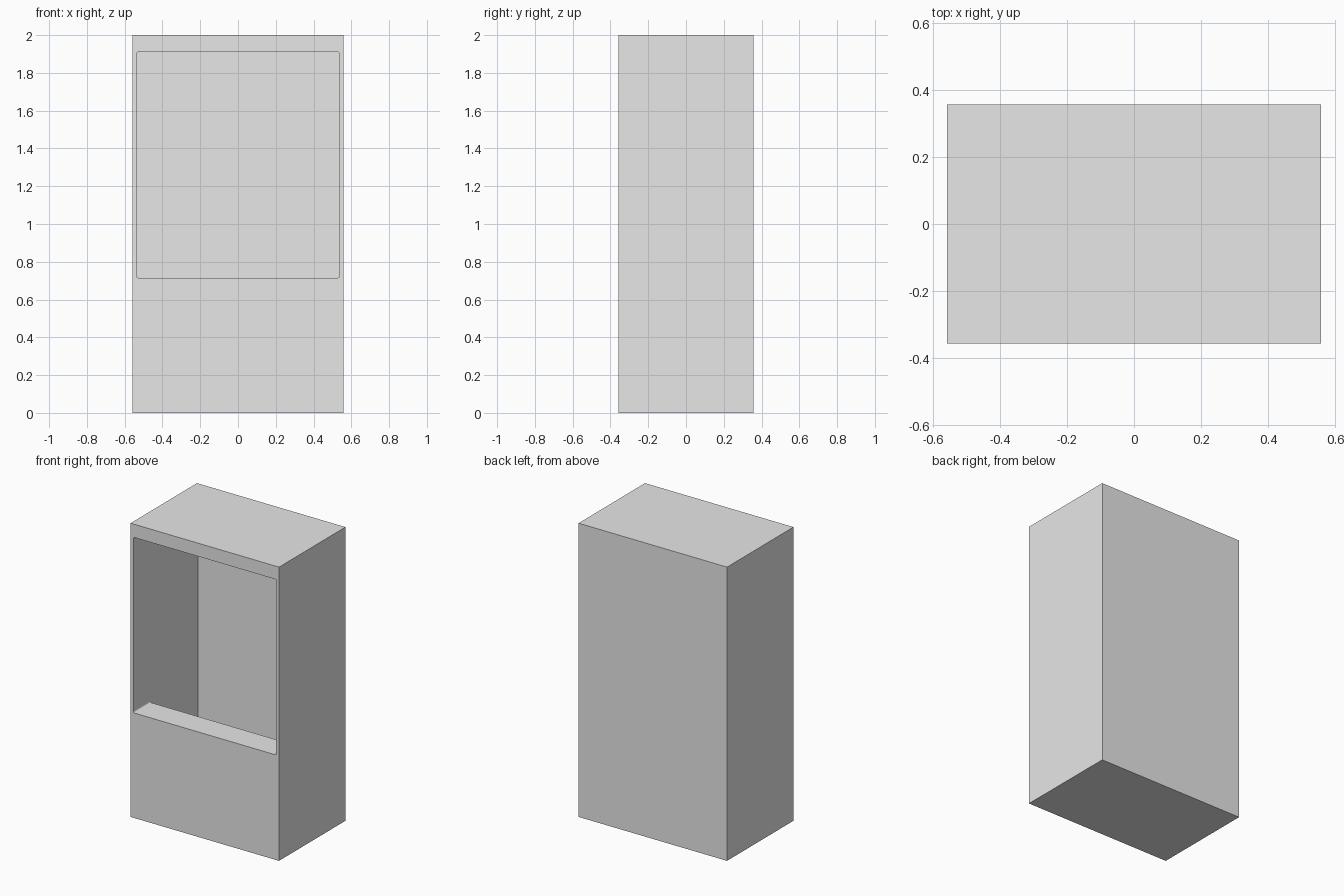
import bpy
import bmesh
from mathutils import Vector

cube = bpy.data.objects.get("Cube")
if cube:
    bpy.data.objects.remove(cube, do_unlink=True)

W, D, H = 1.118, 0.714, 2.0      # outer size
WALL = 0.021                     # shell thickness
FRONT = 0.184                    # front frame thickness
SILL, HEAD = 0.715, 1.91         # opening heights

grey = bpy.data.materials.new("light_grey")
grey.use_nodes = True
colour = (0.8, 0.8, 0.8, 1)
grey.diffuse_color = colour
grey.node_tree.nodes["Principled BSDF"].inputs["Base Color"].default_value = colour


def box(name, low, high, corner=0):
    """Box between two corners; corner rounds the edges that run front to back."""
    low, high = Vector(low), Vector(high)
    bm = bmesh.new()
    bmesh.ops.create_cube(bm, size=1)
    bmesh.ops.scale(bm, vec=high - low, verts=bm.verts)
    bmesh.ops.translate(bm, vec=(low + high) / 2, verts=bm.verts)
    if corner:
        along = [e for e in bm.edges
                 if abs(e.verts[0].co.y - e.verts[1].co.y) > 0.01]
        bmesh.ops.bevel(bm, geom=along, offset=corner, segments=4,
                        profile=0.5, affect='EDGES')
    mesh = bpy.data.meshes.new(name)
    bm.to_mesh(mesh)
    bm.free()
    mesh.materials.append(grey)
    obj = bpy.data.objects.new(name, mesh)
    bpy.context.collection.objects.link(obj)
    return obj


# Outer cabinet
x, y = W / 2, D / 2
cabinet = box("cabinet", (-x, -y, 0), (x, y, H))

# Inner compartment behind the thick front, and the window through the front
inside = x - WALL
cutters = [
    box("compartment_cutter", (-inside, FRONT - y, WALL),
        (inside, y - WALL, H - WALL)),
    box("window_cutter", (-inside, -y - 0.1, SILL),
        (inside, FRONT - y + 0.05, HEAD), corner=0.01),
]
for cutter in cutters:
    cut = cabinet.modifiers.new(cutter.name, 'BOOLEAN')
    cut.operation = 'DIFFERENCE'
    cut.solver = 'EXACT'
    cut.object = cutter

# Bake the cuts into the cabinet and drop the cutters
bpy.context.view_layer.update()
graph = bpy.context.evaluated_depsgraph_get()
cabinet.data = bpy.data.meshes.new_from_object(cabinet.evaluated_get(graph))
cabinet.modifiers.clear()
for cutter in cutters:
    bpy.data.objects.remove(cutter, do_unlink=True)
